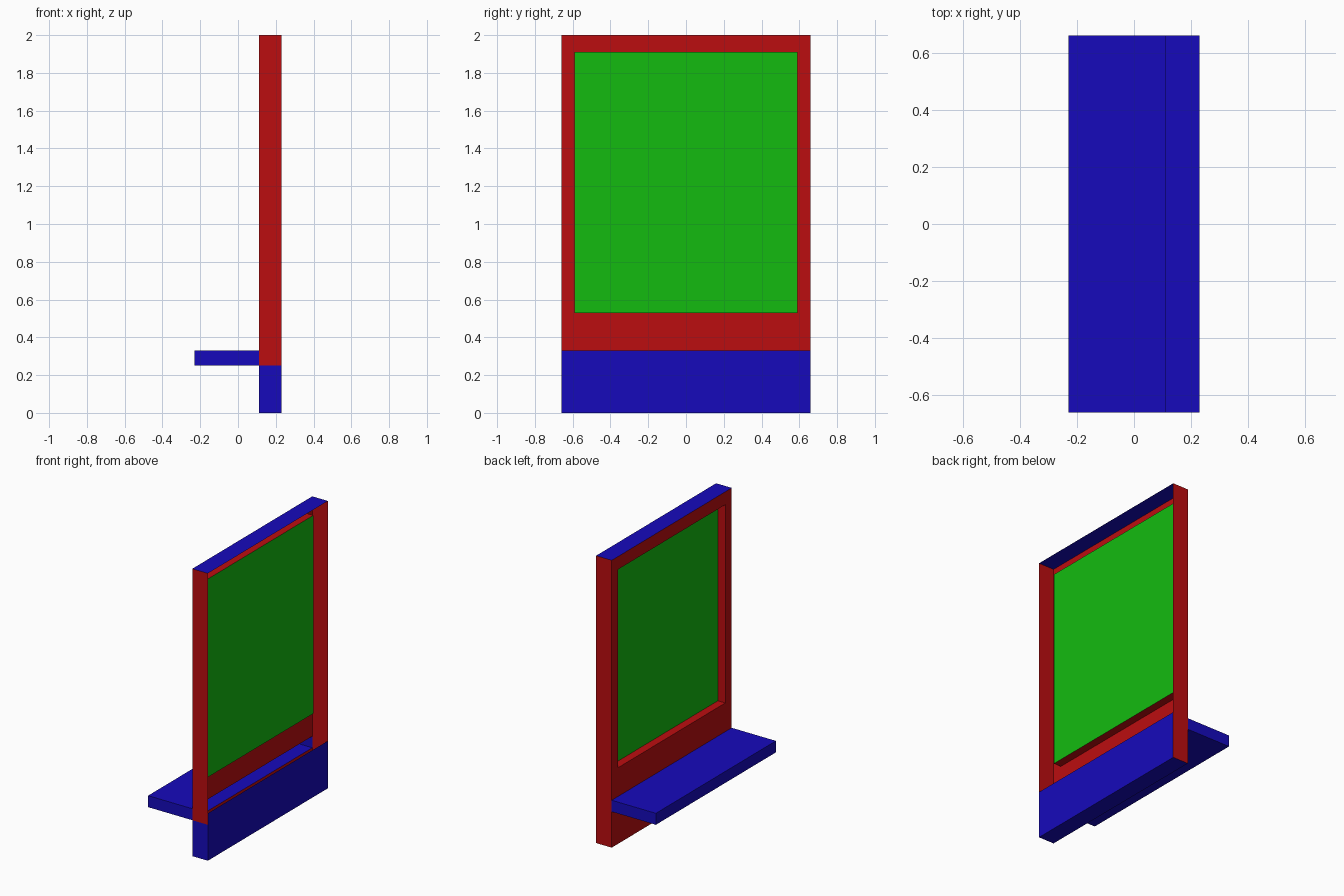
import bpy, bmesh
from mathutils import Matrix, Vector

if "Cube" in bpy.data.objects:
    bpy.data.objects.remove(bpy.data.objects["Cube"])

X0, X1, W = 0.11, 0.23, 0.66        # panel thickness range and half width
S0, S1 = 0.25, 0.33                 # shelf heights
G0, G1, GW, GX = 0.53, 1.91, 0.56, 0.167   # window opening and pane depth


def mat(name, rgb):
    m = bpy.data.materials.new(name)
    m.diffuse_color = (*rgb, 1)
    m.use_nodes = True
    m.node_tree.nodes["Principled BSDF"].inputs["Base Color"].default_value = m.diffuse_color
    return m


red, blue, green = (mat("red", (0.5, 0.004, 0.005)), mat("blue", (0.008, 0.003, 0.5)),
                    mat("green", (0.007, 0.5, 0.005)))


def box(lo, hi):
    bm = bmesh.new()
    lo, hi = Vector(lo), Vector(hi)
    bmesh.ops.create_cube(bm, size=1, matrix=Matrix.Translation((lo + hi) / 2)
                          @ Matrix.Diagonal((*(hi - lo), 1)))
    bm.normal_update()
    return bm


def finish(bm, name, mats):
    me = bpy.data.meshes.new(name)
    bm.to_mesh(me)
    bm.free()
    for m in mats:
        me.materials.append(m)
    ob = bpy.data.objects.new(name, me)
    bpy.context.collection.objects.link(ob)
    return ob


# hollow frame shell, cut at the shelf heights
bm = box((X0, -W, 0), (X1, W, 2))
for z in (S0, S1):
    bmesh.ops.bisect_plane(bm, geom=bm.verts[:] + bm.edges[:] + bm.faces[:],
                           plane_co=(0, 0, z), plane_no=(0, 0, 1))
bm.normal_update()
gone, front = [], None
for f in bm.faces:
    n, z = f.normal, f.calc_center_median().z
    if n.x > 0.9 and z > S1:
        gone.append(f)              # open back
    elif n.x < -0.9 and S0 < z < S1:
        gone.append(f)              # opening into the shelf
    elif n.x < -0.9 and z > S1:
        front = f
    # blue on top, bottom, low back and the foot of one end
    if abs(n.z) > 0.9 or n.x > 0.9 or (n.y < -0.9 and z < S0):
        f.material_index = 1
bmesh.ops.delete(bm, geom=gone, context='FACES')

# window opening with recessed edges
bmesh.ops.inset_individual(bm, faces=[front], thickness=W - GW)
for v in front.verts:
    v.co.z = G1 if v.co.z > 1 else G0
pane_face = bmesh.ops.extrude_discrete_faces(bm, faces=[front])["faces"][0]
for v in pane_face.verts:
    v.co.x = GX
pane_co = [v.co.copy() for v in pane_face.verts]
bmesh.ops.delete(bm, geom=[pane_face], context='FACES_ONLY')
finish(bm, "frame", [red, blue])

# window pane
bm = bmesh.new()
bm.faces.new([bm.verts.new(c) for c in pane_co])
finish(bm, "window_pane", [green])

# hollow shelf, open towards the frame
bm = box((-X1, -W, S0), (X0, W, S1))
bmesh.ops.delete(bm, geom=[f for f in bm.faces if f.normal.x > 0.9], context='FACES')
finish(bm, "shelf", [blue])
